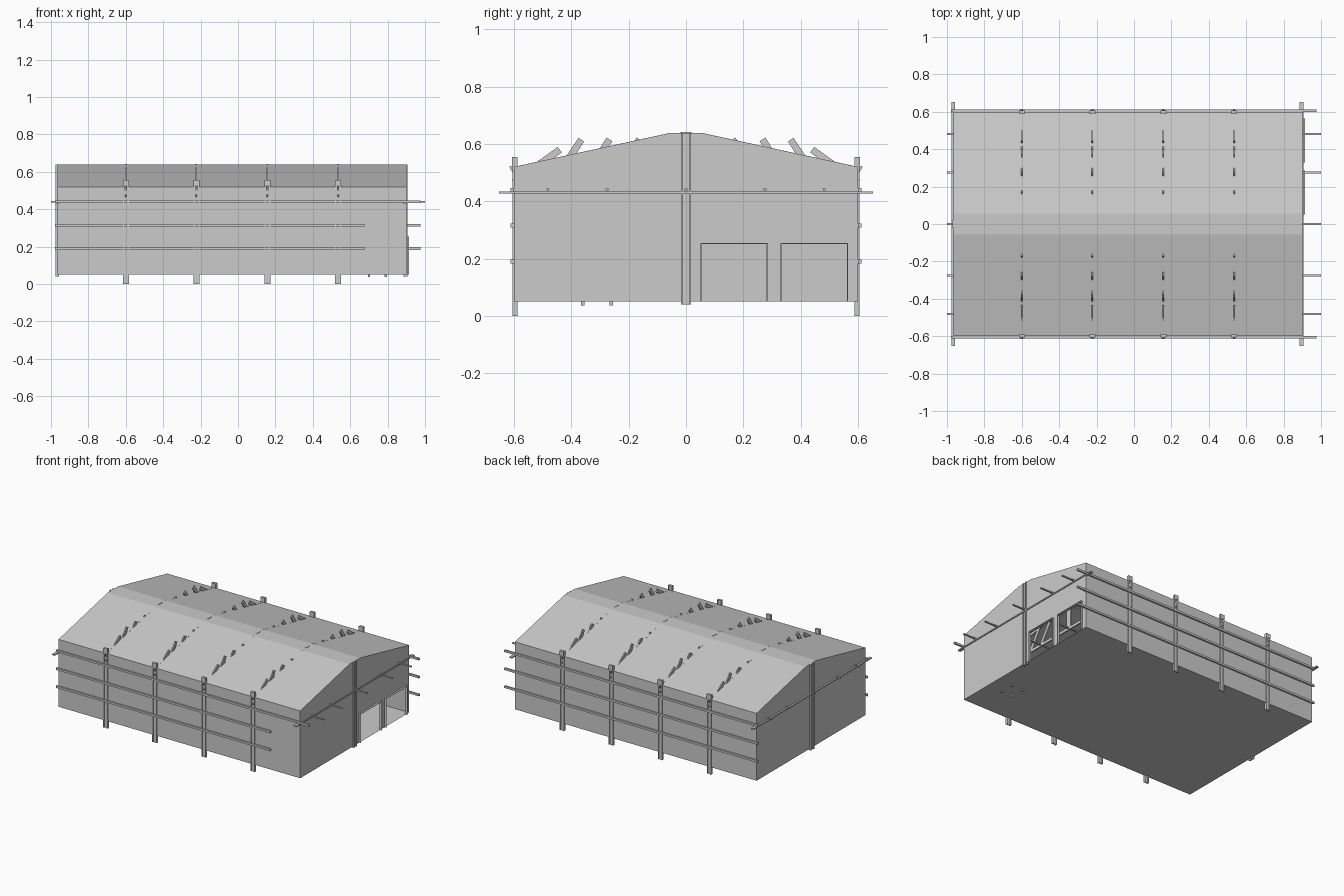
import bpy, bmesh
from mathutils import Vector

if "Cube" in bpy.data.objects:
    bpy.data.objects.remove(bpy.data.objects["Cube"])

X0, X1 = -0.965, 0.9          # end walls
W, FLOOR, EAVE, RIDGE = 0.6, 0.05, 0.52, 0.638
BAYS = [-0.6, -0.222, 0.157, 0.535]
DOORS = [(0.05, 0.285), (0.33, 0.565)]
DOOR_TOP = 0.255


def finish(name, bm):
    bmesh.ops.recalc_face_normals(bm, faces=bm.faces)
    me = bpy.data.meshes.new(name)
    bm.to_mesh(me)
    bm.free()
    ob = bpy.data.objects.new(name, me)
    bpy.context.collection.objects.link(ob)
    return ob


def box(bm, lo, hi):
    lo, hi = Vector(lo), Vector(hi)
    vs = bmesh.ops.create_cube(bm, size=1)['verts']
    for v in vs:
        v.co = (lo + hi) / 2 + Vector(c * d for c, d in zip(v.co, hi - lo))


def strut(bm, x, a, b, width, thick):
    """Flat bar in a y-z plane from a to b."""
    a, b = Vector((x, *a)), Vector((x, *b))
    d = (b - a).normalized()
    n = Vector((1, 0, 0)).cross(d) * width / 2
    t = Vector((thick / 2, 0, 0))
    rings = [[bm.verts.new(p + s) for s in (n + t, n - t, -n - t, -n + t)] for p in (a, b)]
    for i in range(4):
        j = (i + 1) % 4
        bm.faces.new((rings[0][i], rings[0][j], rings[1][j], rings[1][i]))
    bm.faces.new(rings[0][::-1])
    bm.faces.new(rings[1])


# Hall shell: gabled profile, with two door openings notched into the right end
bm = bmesh.new()
profile = [(-W, FLOOR), (-W, EAVE), (-0.057, RIDGE), (0.057, RIDGE), (W, EAVE), (W, FLOOR)]
left = [bm.verts.new((X0, *p)) for p in profile]
right = [bm.verts.new((X1, *p)) for p in profile]
for i in range(6):
    j = (i + 1) % 6
    bm.faces.new((left[i], left[j], right[j], right[i]))
bm.faces.new(left)
notches = []
for y0, y1 in reversed(DOORS):
    notches += [bm.verts.new((X1, y, z)) for y, z in
                ((y1, FLOOR), (y1, DOOR_TOP), (y0, DOOR_TOP), (y0, FLOOR))]
bm.faces.new(right + notches)
finish("hall_shell", bm)

# Door frames standing slightly proud of the wall
bm = bmesh.new()
for y0, y1 in DOORS:
    for y in (y0, y1 - 0.004):
        box(bm, (X1 - 0.006, y, FLOOR), (X1 + 0.013, y + 0.004, DOOR_TOP))
    box(bm, (X1 - 0.006, y0, DOOR_TOP - 0.004), (X1 + 0.013, y1, DOOR_TOP))
finish("door_frames", bm)

# Side columns: H-sections with a cap bracket
bm = bmesh.new()
for x in BAYS:
    for s in (-1, 1):
        def part(xa, xb, ya, yb, za, zb):
            box(bm, (x + xa, min(s * ya, s * yb), za), (x + xb, max(s * ya, s * yb), zb))
        part(-0.016, -0.010, 0.588, 0.605, 0, 0.555)
        part(0.010, 0.016, 0.588, 0.605, 0, 0.555)
        part(-0.012, 0.012, 0.594, 0.600, 0, 0.52)
        part(-0.016, 0.016, 0.590, 0.606, 0.518, 0.555)
        strut(bm, x, (s * 0.600, 0.500), (s * 0.612, 0.522), 0.008, 0.012)
finish("side_columns", bm)

# Roof trusses: chords and webs whose ends pierce the roof
bm = bmesh.new()
WEBS = [((0.60, 0.465), (0.44, 0.580)), ((0.48, 0.44), (0.365, 0.615)),
        ((0.375, 0.44), (0.267, 0.616)), ((0.275, 0.44), (0.162, 0.616))]
for x in BAYS:
    box(bm, (x - 0.004, -W, 0.43), (x + 0.004, W, 0.45))
    box(bm, (x - 0.004, -0.02, 0.45), (x + 0.004, 0.02, 0.641))
    for s in (-1, 1):
        strut(bm, x, (s * W, EAVE - 0.010), (s * 0.057, RIDGE - 0.010), 0.02, 0.008)
        for (ya, za), (yb, zb) in WEBS:
            strut(bm, x, (s * ya, za), (s * yb, zb), 0.024, 0.008)
finish("roof_trusses", bm)

# Side rails; the two lower front ones stop at the office corner
bm = bmesh.new()
for z in (0.44, 0.315, 0.19):
    box(bm, (-0.978, 0.599, z - 0.007), (0.975, 0.611, z + 0.007))
    end = 0.975 if z > 0.4 else 0.675
    box(bm, (-0.978, -0.611, z - 0.007), (end, -0.599, z + 0.007))
finish("side_rails", bm)

# Long tie bars passing through both end walls
bm = bmesh.new()
for y in (-0.482, -0.275, 0, 0.275, 0.482):
    box(bm, (-1, y - 0.005, 0.437), (1, y + 0.005, 0.445))
finish("tie_bars", bm)

# End wall columns and girts
bm = bmesh.new()
for x in (X0 - 0.002, X1 - 0.004):
    for y in (-0.014, 0.014):
        box(bm, (x - 0.010, y - 0.004, 0.04), (x + 0.010, y + 0.004, 0.638))
    box(bm, (x - 0.004, -0.014, 0.04), (x + 0.004, 0.014, 0.638))
    box(bm, (x - 0.010, -0.652, 0.427), (x + 0.010, 0.652, 0.435))
finish("end_columns_and_girts", bm)

# Corner office inside the hall and small feet under its floor
bm = bmesh.new()
box(bm, (0.675, -0.599, FLOOR + 0.001), (X1 - 0.001, -0.25, 0.31))
finish("corner_office", bm)
bm = bmesh.new()
for x, y in ((0.70, -0.36), (0.79, -0.36), (0.70, -0.26), (0.79, -0.26)):
    box(bm, (x - 0.006, y - 0.006, 0.037), (x + 0.006, y + 0.006, FLOOR + 0.01))
finish("floor_feet", bm)
